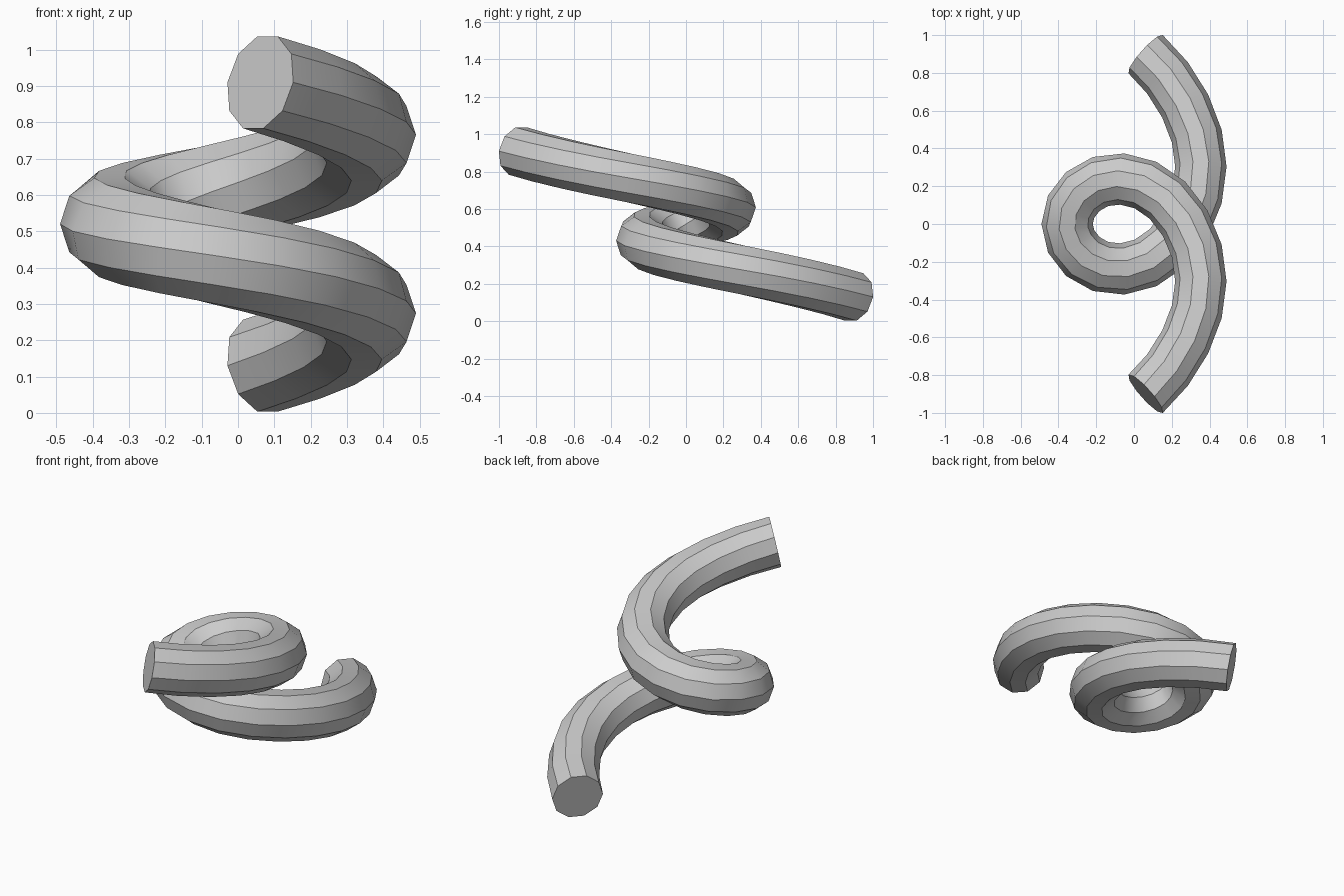
import bpy, bmesh, math
from mathutils import Vector

cube = bpy.data.objects.get("Cube")
if cube:
    bpy.data.objects.remove(cube, do_unlink=True)

SIDES = 10
TUBE_RADIUS = 0.136
LOOP_RADIUS = 0.354
MID_HEIGHT = 0.52
HALF_RISE = 0.39       # height gained from the middle to either end
# sideways travel of the centre line, one value per 20 degrees of turn
SWAY = [0, 0.092, 0.172, 0.225, 0.238, 0.206, 0.126, 0.004,
        -0.144, -0.304, -0.464, -0.624, -0.774, -0.899]

# Centre line: the upper half climbs at a steady slope, the lower half is it turned over
upper = [Vector((-LOOP_RADIUS * math.cos(math.radians(20 * i)), y, 0)) for i, y in enumerate(SWAY)]
travel = [0]
for a, b in zip(upper, upper[1:]):
    travel.append(travel[-1] + (b - a).length)
for point, distance in zip(upper, travel):
    point.z = HALF_RISE * distance / travel[-1]
lower = [Vector((p.x, -p.y, -p.z)) for p in reversed(upper[1:])]
path = [p + Vector((0, 0, MID_HEIGHT)) for p in lower + upper]


def direction(k):
    """Direction of the centre line at point k."""
    if k == 0:
        way = (path[1] - path[0]) * 1.5 - (path[2] - path[1]) * 0.5
    elif k == len(path) - 1:
        way = (path[k] - path[k - 1]) * 1.5 - (path[k - 1] - path[k - 2]) * 0.5
    else:
        way = path[k + 1] - path[k - 1]
    return way.normalized()


# Coil tube: a ten-sided ring at every step, kept level with the ground
bm = bmesh.new()
rings = []
for k, centre in enumerate(path):
    tangent = direction(k)
    side = tangent.cross(Vector((0, 0, 1))).normalized()
    up = side.cross(tangent)
    ring = []
    for s in range(SIDES):
        a = math.tau * s / SIDES
        ring.append(bm.verts.new(centre + TUBE_RADIUS * (math.cos(a) * side + math.sin(a) * up)))
    rings.append(ring)

for a, b in zip(rings, rings[1:]):
    for s in range(SIDES):
        n = (s + 1) % SIDES
        bm.faces.new((a[s], a[n], b[n], b[s])).smooth = True
        # lengthwise ridges stay crisp
        bm.edges.get((a[s], b[s])).smooth = False

# Flat end caps
for ring in (rings[0], rings[-1]):
    cap = bm.faces.new(ring)
    for edge in cap.edges:
        edge.smooth = False
bmesh.ops.recalc_face_normals(bm, faces=bm.faces)

mesh = bpy.data.meshes.new("coil_tube")
bm.to_mesh(mesh)
bm.free()
coil = bpy.data.objects.new("coil_tube", mesh)
bpy.context.collection.objects.link(coil)

# Plain grey
grey = bpy.data.materials.new("light_grey")
grey.use_nodes = True
colour = (0.6, 0.6, 0.6, 1)
grey.diffuse_color = colour
grey.node_tree.nodes["Principled BSDF"].inputs["Base Color"].default_value = colour
mesh.materials.append(grey)
